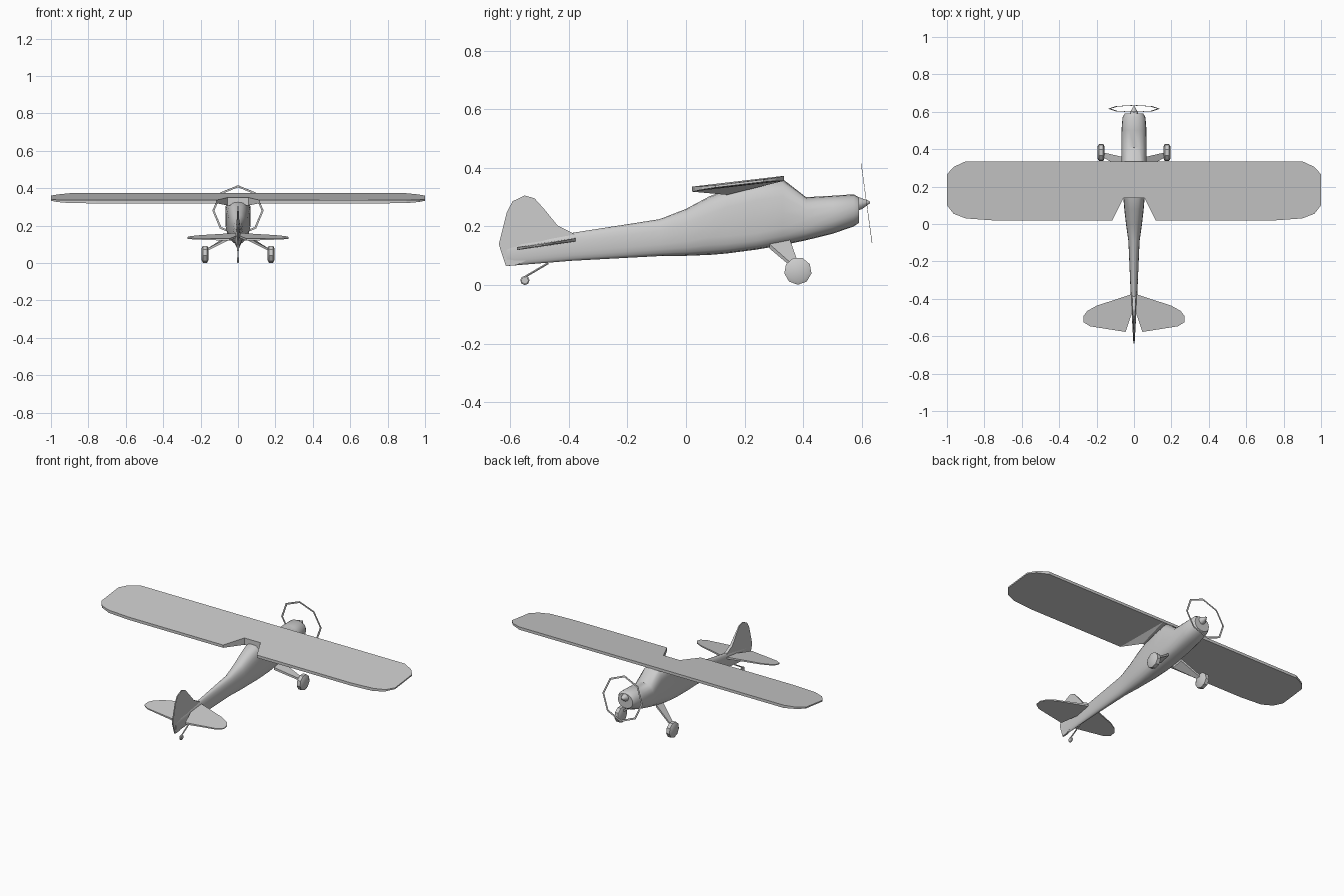
import bpy, bmesh, math
from mathutils import Vector, Matrix

if "Cube" in bpy.data.objects:
    bpy.data.objects.remove(bpy.data.objects["Cube"])


def make(name, verts, faces, smooth=None, mirror=False):
    me = bpy.data.meshes.new(name)
    me.from_pydata(verts, [], faces)
    bm = bmesh.new()
    bm.from_mesh(me)
    bmesh.ops.recalc_face_normals(bm, faces=bm.faces)
    bm.to_mesh(me)
    bm.free()
    ob = bpy.data.objects.new(name, me)
    bpy.context.collection.objects.link(ob)
    if mirror:
        m = ob.modifiers.new("Mirror", 'MIRROR')
        m.merge_threshold = 0.0005
    if smooth:
        bpy.ops.object.select_all(action='DESELECT')
        ob.select_set(True)
        bpy.context.view_layer.objects.active = ob
        bpy.ops.object.shade_smooth_by_angle(angle=math.radians(smooth))
    return ob


def loft(name, rings, smooth=None, mirror=False):
    """Skin a list of equal-length rings and cap both ends."""
    n = len(rings[0])
    verts = [v for r in rings for v in r]
    faces = [(k * n + i, k * n + (i + 1) % n, (k + 1) * n + (i + 1) % n, (k + 1) * n + i)
             for k in range(len(rings) - 1) for i in range(n)]
    faces += [tuple(range(n)), tuple(range((len(rings) - 1) * n, len(rings) * n))]
    return make(name, verts, faces, smooth, mirror)


def turned(name, centre, axis, profile, sides, smooth=None, mirror=False):
    """Round part along an axis from (offset, radius) pairs."""
    rot = Vector((0, 0, 1)).rotation_difference(Vector(axis)).to_matrix()
    c = Vector(centre)
    rings = [[c + rot @ Vector((r * math.cos(2 * math.pi * i / sides),
                                r * math.sin(2 * math.pi * i / sides), h))
              for i in range(sides)] for h, r in profile]
    return loft(name, rings, smooth, mirror)


# Fuselage: y, bottom, top, half width, squareness
stations = [(-.612, .065, .14, .005, 2), (-.39, .083, .178, .017, 2.2),
            (-.09, .099, .225, .030, 2.4), (0, .10, .26, .043, 2.5),
            (.08, .103, .303, .052, 2.6), (.14, .108, .325, .057, 3),
            (.24, .121, .345, .064, 3.4), (.33, .136, .362, .068, 3.2),
            (.41, .153, .30, .068, 2.7), (.50, .175, .305, .067, 2.4),
            (.572, .20, .31, .061, 2.2), (.590, .212, .300, .050, 2.1)]
rings = []
for y, zb, zt, hw, e in stations:
    ring = []
    for i in range(20):
        a = 2 * math.pi * i / 20
        c, s = math.cos(a), math.sin(a)
        ring.append((hw * math.copysign(abs(c) ** (2 / e), c), y,
                     (zb + zt) / 2 + (zt - zb) / 2 * math.copysign(abs(s) ** (2 / e), s)))
    rings.append(ring)
loft("fuselage", rings, 40)

# Wing: half outline, tilted up at the leading edge, thinner at the tip
plan = [(0, .14), (0, .335), (.07, .335), (.90, .335), (.965, .305), (1, .265), (1, .10),
        (.965, .055), (.90, .03), (.76, .02), (.115, .02), (.055, .14)]
n = len(plan)
top, bottom = [], []
for x, y in plan:
    z = .336 + (y - .02) * .1175
    t = .017 if x < .9 else .017 - .09 * (x - .9)
    drop = (.017 - t) / 2
    top.append((x, y, z - drop))
    low = .308 if y == .14 else z - drop - t       # root fairing hangs lower
    bottom.append((x, y, low))
faces = [(i, i + 1, n + i + 1, n + i) for i in range(1, n - 1)] + [(n - 1, 0, n, 2 * n - 1)]
for o in (0, n):
    faces += [(o, o + 1, o + 2, o + n - 1), (o + n - 1, o + 2, o + n - 2),
              tuple(o + i for i in range(2, n - 1))]
make("wing", top + bottom, faces, mirror=True)

# Tailplane
tail = [(0, -.375), (.02, -.378), (.20, -.437), (.25, -.465), (.27, -.492), (.27, -.525),
        (.235, -.547), (.045, -.577), (.012, -.48), (0, -.48)]
layers = []
for side in (1, -1):
    layers.append([(x, y, .139 + (y + .48) * .15 + side * (.006 - .012 * x))
                   for x, y in tail])
m = len(tail)
faces = [(i, i + 1, m + i + 1, m + i) for i in range(m - 1)]
faces += [tuple(range(m)), tuple(range(m, 2 * m))]
make("tailplane", layers[0] + layers[1], faces, mirror=True)

# Tail fin and rudder, thick at the root and thin at the top
fin = [(-.37, .165), (-.39, .179), (-.439, .204), (-.483, .258), (-.517, .296), (-.551, .306),
       (-.592, .286), (-.612, .248), (-.639, .139), (-.615, .065), (-.58, .068)]
loft("tail_fin", [[(s * max(.003, .011 - .05 * max(0, z - .15) - .04 * max(0, -.45 - y)), y, z)
                   for y, z in fin] for s in (-1, 1)])

# Spinner and propeller disc outline share the slightly raised nose axis
axis = Vector((0, .27, .037)).normalized()
hub = Vector((0, .585, .277))
turned("spinner", hub, axis, [(-.005, .024), (.012, .021), (.025, .014), (.043, .004)], 10, 35)
rot = Matrix.Rotation(math.atan2(.037, .27), 3, 'X')
centre = Vector((0, .6165, .28))
rings = []
for r in (.137, .126):
    for h in (-.0008, .0008):
        rings.append([centre + rot @ Vector((r * math.sin(math.pi * i / 4), h,
                                             r * math.cos(math.pi * i / 4))) for i in range(8)])
verts = [v for r in rings for v in r]
faces = [(a * 8 + i, a * 8 + (i + 1) % 8, b * 8 + (i + 1) % 8, b * 8 + i)
         for a, b in ((0, 1), (1, 3), (3, 2), (2, 0)) for i in range(8)]
make("propeller_ring", verts, faces)

# Main wheels and legs
turned("main_wheels", (.176, .382, .048), (1, 0, 0),
       [(-.018, .034), (-.011, .047), (.011, .047), (.018, .034)], 9, 30, True)
loft("main_legs", [[(.045, .285, .14), (.045, .355, .155), (.045, .355, .140), (.045, .285, .125)],
                   [(.162, .355, .078), (.162, .382, .078), (.162, .382, .066), (.162, .355, .066)]],
     mirror=True)

# Tail wheel and its strut
start, end = Vector((0, -.47, .075)), Vector((0, -.55, .028))
turned("tail_strut", start, end - start, [(0, .004), ((end - start).length, .004)], 6, 40)
turned("tail_wheel", (0, -.55, .016), (1, 0, 0),
       [(-.006, .012), (-.003, .016), (.003, .016), (.006, .012)], 8, 30)
